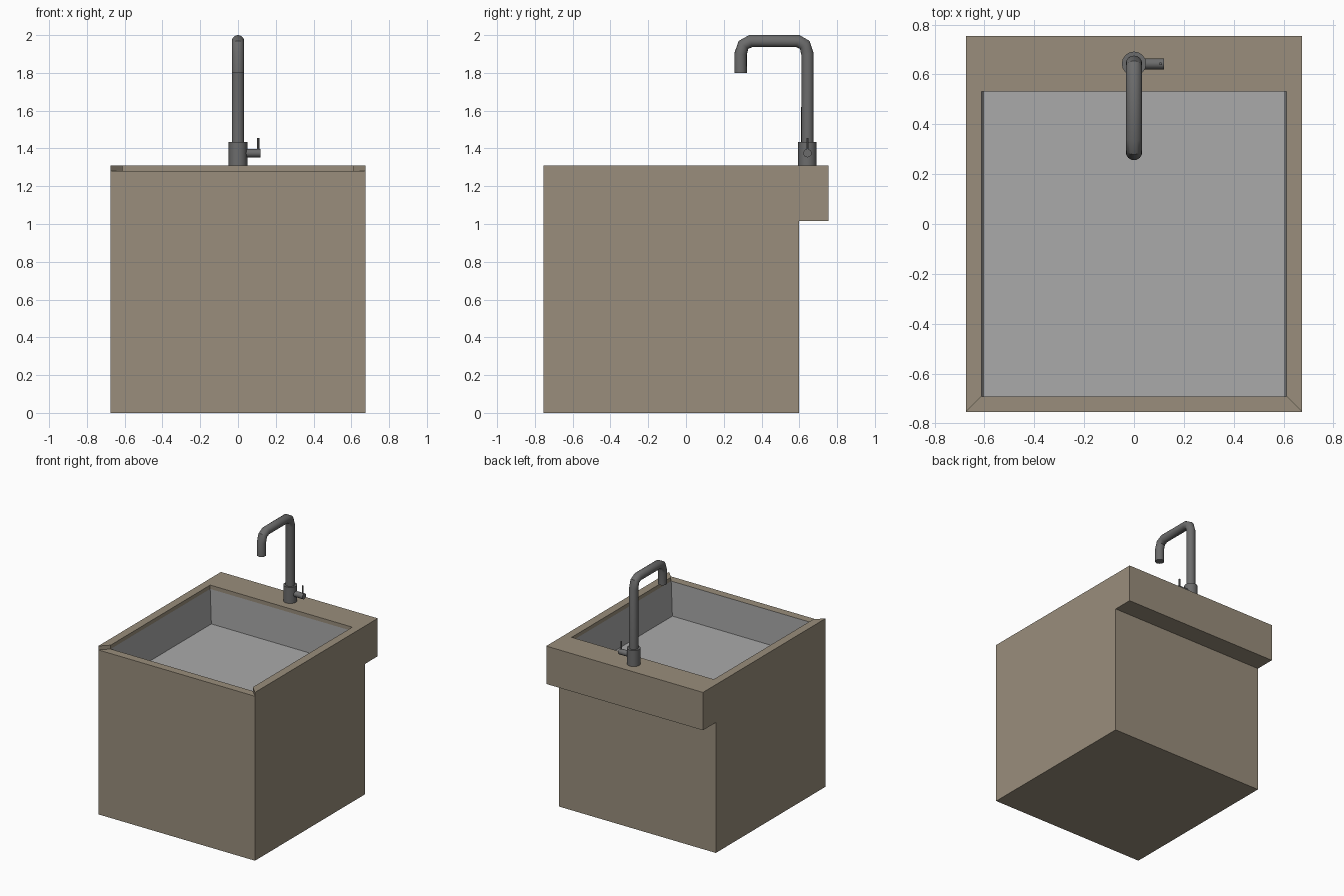
import bpy, bmesh, math
from mathutils import Vector

if "Cube" in bpy.data.objects:
    bpy.data.objects.remove(bpy.data.objects["Cube"])


def material(name, r, g, b):
    m = bpy.data.materials.new(name)
    m.diffuse_color = (r, g, b, 1)
    m.use_nodes = True
    m.node_tree.nodes["Principled BSDF"].inputs["Base Color"].default_value = m.diffuse_color
    return m


STONE = material("stone", 0.32, 0.27, 0.20)
BASIN = material("basin_grey", 0.40, 0.40, 0.40)
METAL = material("dark_metal", 0.15, 0.15, 0.15)


def mirrored_mesh(name, pts, side_faces, bridges, mat, face_up=None):
    """Right-hand points mirrored in x; side faces repeat, bridges join both sides."""
    bm = bmesh.new()
    right = {k: bm.verts.new(p) for k, p in pts.items()}
    left = {k: bm.verts.new((-p[0], p[1], p[2])) for k, p in pts.items()}
    for f in side_faces:
        bm.faces.new([right[k] for k in f])
        bm.faces.new([left[k] for k in reversed(f)])
    for a, b in bridges:
        bm.faces.new([right[a], right[b], left[b], left[a]])
    bm.normal_update()
    bmesh.ops.recalc_face_normals(bm, faces=bm.faces[:])
    if face_up is not None:
        # the basin is seen from inside, so its floor must face up
        bm.faces.ensure_lookup_table()
        if bm.faces[face_up].normal.z < 0:
            bmesh.ops.reverse_faces(bm, faces=bm.faces[:])
    me = bpy.data.meshes.new(name)
    bm.to_mesh(me)
    bm.free()
    me.materials.append(mat)
    ob = bpy.data.objects.new(name, me)
    bpy.context.collection.objects.link(ob)
    return ob


# Cabinet block: back overhang, lowered front rim with mitred corners, inner lip
X, TOP, LOW = 0.675, 1.31, 1.28
cabinet_pts = {
    "A": (X, -0.755, 0), "B": (X, -0.755, LOW), "C": (X, -0.755, TOP),
    "D": (X, 0.755, TOP), "E": (X, 0.755, 1.015), "F": (X, 0.597, 1.015),
    "G": (X, 0.597, 0),
    "b": (0.612, -0.692, LOW), "c": (0.612, -0.692, TOP),
    "d": (0.612, 0.532, TOP), "e": (0.612, 0.532, LOW),
}
mirrored_mesh("sink_cabinet", cabinet_pts,
              ["ABCDEFG", "CcdD", "BbcC", "bedc"],
              ["GA", "AB", "Bb", "ed", "dD", "DE", "EF", "FG"], STONE)

# Basin liner, slightly narrower at the floor
basin_pts = {
    "a": (0.612, -0.692, LOW), "b": (0.602, -0.692, 1.01),
    "c": (0.602, 0.532, 1.01), "d": (0.612, 0.532, LOW),
}
mirrored_mesh("basin", basin_pts, ["abcd"], ["ab", "bc", "cd"], BASIN, face_up=3)


def smooth(ob):
    bpy.ops.object.select_all(action='DESELECT')
    ob.select_set(True)
    bpy.context.view_layer.objects.active = ob
    bpy.ops.object.shade_smooth_by_angle(angle=math.radians(30))


def rod(name, start, end, radius, sides=16):
    a, b = Vector(start), Vector(end)
    bpy.ops.mesh.primitive_cylinder_add(vertices=sides, radius=radius,
                                        depth=(b - a).length, location=(a + b) / 2)
    ob = bpy.context.object
    ob.name = name
    ob.rotation_euler = (b - a).to_track_quat('Z', 'Y').to_euler()
    ob.data.materials.append(METAL)
    smooth(ob)


# Tap base, side valve and thin lever
TY = 0.643
rod("tap_base", (0, TY, TOP - 0.005), (0, TY, 1.435), 0.049)
rod("tap_valve", (0.03, TY, 1.375), (0.12, TY, 1.375), 0.022)
rod("tap_lever", (0.107, TY, 1.375), (0.107, TY, 1.456), 0.006, 8)

# Tap spout: a round tube with chamfered bends
path = [(TY, 1.40), (TY, 1.90), (0.629, 1.948), (0.593, 1.968),
        (0.342, 1.968), (0.304, 1.948), (0.289, 1.90), (0.289, 1.80)]
curve = bpy.data.curves.new("tap_spout", 'CURVE')
curve.dimensions = '3D'
curve.bevel_depth = 0.033
curve.bevel_resolution = 6
curve.use_fill_caps = True
spline = curve.splines.new('POLY')
spline.points.add(len(path) - 1)
for p, (y, z) in zip(spline.points, path):
    p.co = (0, y, z, 1)
curve.materials.append(METAL)
spout = bpy.data.objects.new("tap_spout", curve)
bpy.context.collection.objects.link(spout)
bpy.ops.object.select_all(action='DESELECT')
spout.select_set(True)
bpy.context.view_layer.objects.active = spout
bpy.ops.object.convert(target='MESH')
smooth(bpy.context.object)
